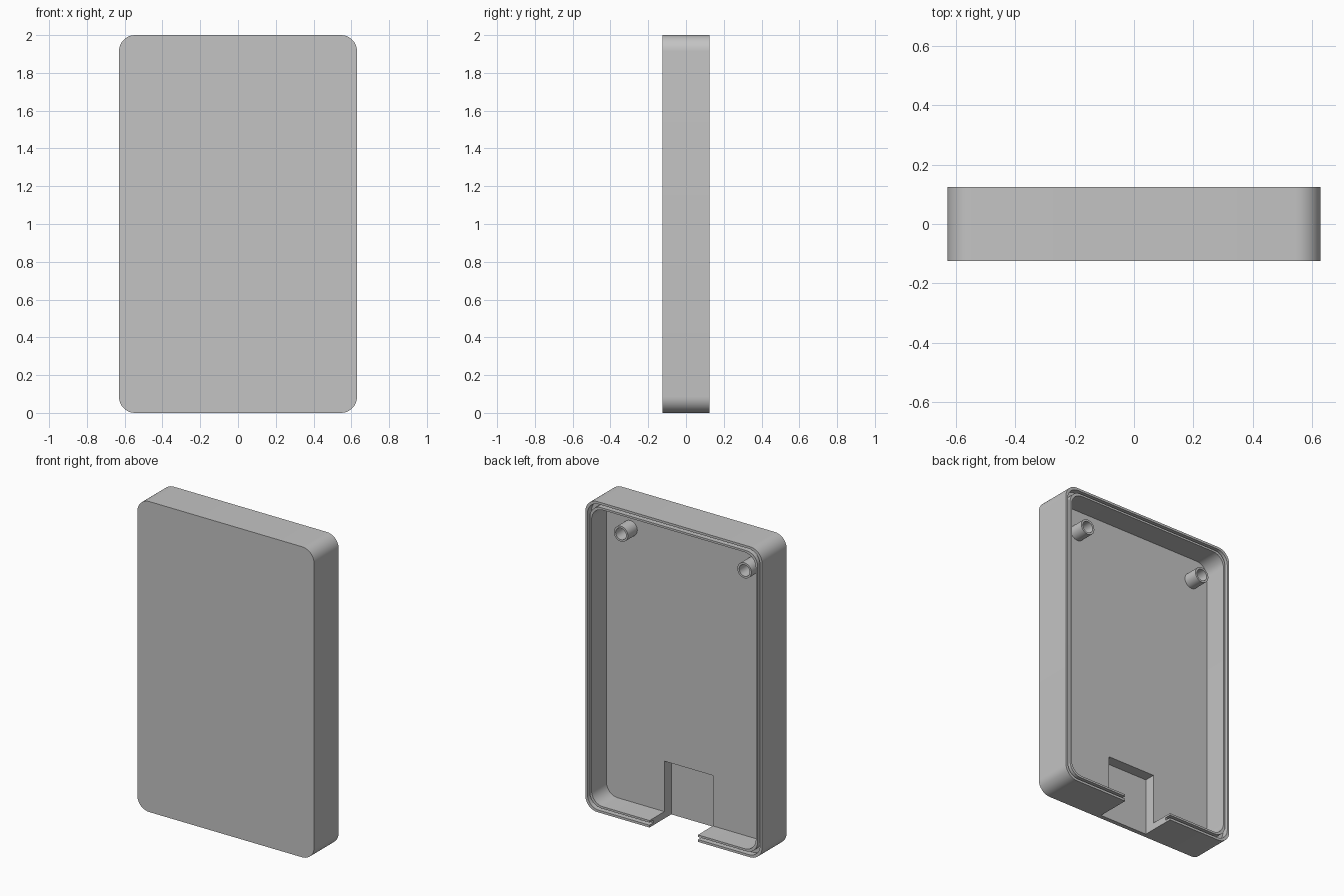
import bpy
import bmesh
from math import cos, sin, pi, radians

if "Cube" in bpy.data.objects:
    bpy.data.objects.remove(bpy.data.objects["Cube"], do_unlink=True)

HALF_W, HALF_H, HALF_D = 0.63, 1.0, 0.125
FLOOR_Y = -0.026

grey = bpy.data.materials.new("plain grey")
grey.use_nodes = True
grey.diffuse_color = (0.55, 0.55, 0.55, 1)
grey.node_tree.nodes["Principled BSDF"].inputs["Base Color"].default_value = grey.diffuse_color


def rounded_rect(inset, radius, y, steps=10):
    """Rounded rectangle in the xz plane, inset from the outer outline."""
    cx, cz = HALF_W - inset - radius, HALF_H - inset - radius
    points = []
    for quarter, (sx, sz) in enumerate([(1, 1), (-1, 1), (-1, -1), (1, -1)]):
        for i in range(steps + 1):
            a = (quarter + i / steps) * pi / 2
            points.append((sx * cx + radius * cos(a), y, HALF_H + sz * cz + radius * sin(a)))
    return points


def circle(x, z, radius, y, steps=32):
    return [(x + radius * cos(2 * pi * i / steps), y, z + radius * sin(2 * pi * i / steps))
            for i in range(steps)]


def loft(name, rings, cap_ends=True):
    """Join rings of equal count into one surface."""
    bm = bmesh.new()
    loops = [[bm.verts.new(p) for p in ring] for ring in rings]
    for a, b in zip(loops, loops[1:]):
        for i in range(len(a)):
            j = (i + 1) % len(a)
            bm.faces.new((a[i], a[j], b[j], b[i]))
    if cap_ends:
        bm.faces.new(loops[0])
        bm.faces.new(loops[-1])
    bmesh.ops.recalc_face_normals(bm, faces=bm.faces)
    mesh = bpy.data.meshes.new(name)
    bm.to_mesh(mesh)
    bm.free()
    mesh.materials.append(grey)
    obj = bpy.data.objects.new(name, mesh)
    bpy.context.collection.objects.link(obj)
    return obj


def activate(obj):
    bpy.ops.object.select_all(action="DESELECT")
    obj.select_set(True)
    bpy.context.view_layer.objects.active = obj


# Case shell: front plate, outer wall, grooved rim, inner wall and floor
GROOVE_Y = HALF_D - 0.04
case = loft("case_shell", [
    rounded_rect(0, 0.085, -HALF_D),
    rounded_rect(0, 0.085, HALF_D),
    rounded_rect(0.015, 0.08, HALF_D),
    rounded_rect(0.015, 0.08, GROOVE_Y),
    rounded_rect(0.032, 0.08, GROOVE_Y),
    rounded_rect(0.032, 0.08, HALF_D),
    rounded_rect(0.045, 0.08, HALF_D),
    rounded_rect(0.045, 0.08, FLOOR_Y),
])

# Connector notch through the bottom wall and into the floor
bpy.ops.mesh.primitive_cube_add(size=1, location=(0, 0.0515, 0.135))
cutter = bpy.context.object
cutter.name = "notch_cutter"
cutter.scale = (0.345, 0.297, 0.47)
cutter.hide_render = True
cutter.data.materials.append(grey)
notch = case.modifiers.new("notch", "BOOLEAN")
notch.operation = "DIFFERENCE"
notch.solver = "EXACT"
notch.object = cutter
activate(case)
bpy.ops.object.modifier_apply(modifier=notch.name)
bpy.data.objects.remove(cutter, do_unlink=True)

# Hollow screw posts near the top
POST_Z, POST_END = 1.805, 0.07
posts = [loft(name, [
    circle(x, POST_Z, 0.05, FLOOR_Y - 0.005),
    circle(x, POST_Z, 0.05, POST_END),
    circle(x, POST_Z, 0.037, POST_END),
    circle(x, POST_Z, 0.037, FLOOR_Y + 0.001),
]) for name, x in (("left_screw_post", 0.415), ("right_screw_post", -0.465))]

for obj in [case] + posts:
    activate(obj)
    bpy.ops.object.shade_smooth_by_angle(angle=radians(30))
